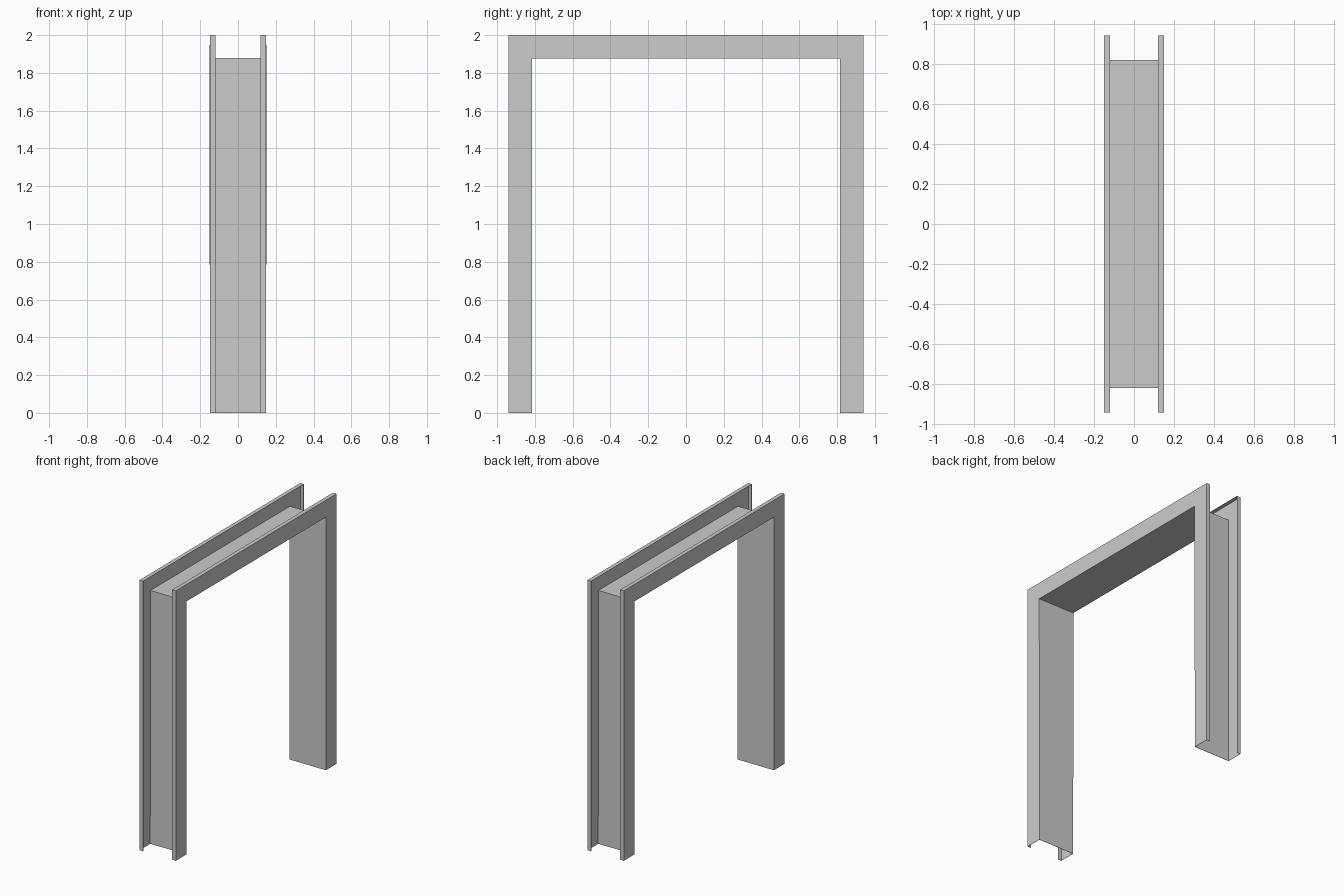
import bpy, bmesh

if "Cube" in bpy.data.objects:
    bpy.data.objects.remove(bpy.data.objects["Cube"])

HALF_OPENING, HEAD = 0.817, 1.877   # clear opening: half width and height
FACE = 0.123                        # width of the visible face
HALF_DEPTH, LIP = 0.148, 0.119      # jamb depth and inner edge of the return lips

# Folded sheet section: (x, offset outwards from the opening)
section = [(-LIP, FACE), (-HALF_DEPTH, FACE), (-HALF_DEPTH, 0),
           (HALF_DEPTH, 0), (HALF_DEPTH, FACE), (LIP, FACE)]

# Path stations: foot, mitred corner, mitred corner, foot as (side, is_corner)
stations = [(-1, 0), (-1, 1), (1, 1), (1, 0)]

# Sweep the section around the opening
bm = bmesh.new()
rings = []
for side, corner in stations:
    rings.append([bm.verts.new((x, side * (HALF_OPENING + d), corner * (HEAD + d)))
                  for x, d in section])
for a, b in zip(rings, rings[1:]):
    for i in range(len(section) - 1):
        bm.faces.new((a[i], a[i + 1], b[i + 1], b[i]))
bmesh.ops.recalc_face_normals(bm, faces=bm.faces)

mesh = bpy.data.meshes.new("door_frame")
bm.to_mesh(mesh)
bm.free()
frame = bpy.data.objects.new("door_frame", mesh)
bpy.context.collection.objects.link(frame)

# Thin sheet metal
sheet = frame.modifiers.new("sheet_thickness", 'SOLIDIFY')
sheet.thickness = 0.002
sheet.offset = 0
sheet.use_even_offset = True
